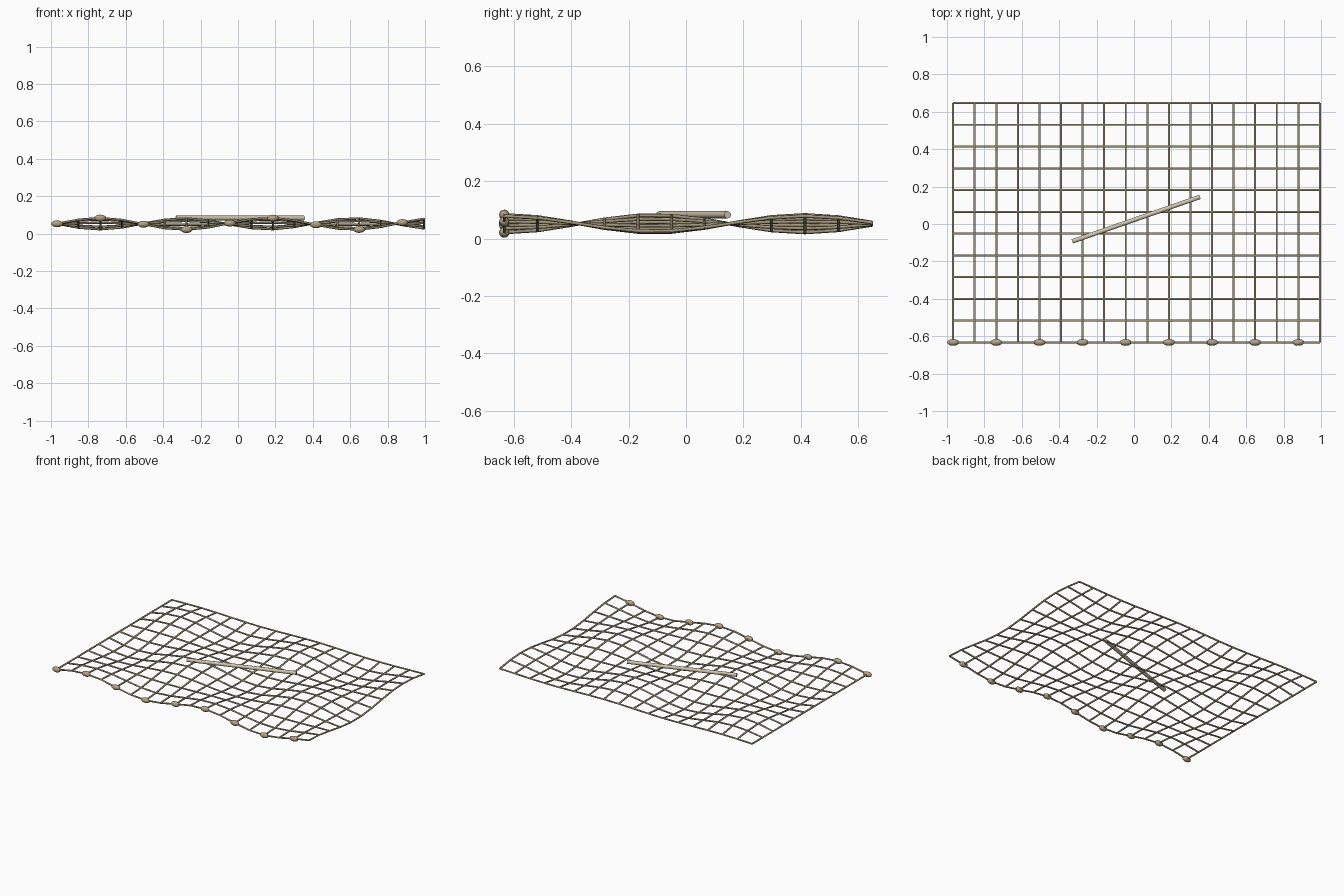
import bpy, bmesh, math
from mathutils import Matrix, Vector

if "Cube" in bpy.data.objects:
    bpy.data.objects.remove(bpy.data.objects["Cube"], do_unlink=True)

COLS, ROWS = 18, 12
X0, X1, Y0, Y1 = -0.967, 0.994, -0.633, 0.647
MID_Z, WAVE = 0.052, 0.031
CORD_R = 0.006


def material(name, rgb):
    m = bpy.data.materials.new(name)
    m.use_nodes = True
    color = (*rgb, 1.0)
    m.diffuse_color = color
    bsdf = m.node_tree.nodes["Principled BSDF"]
    bsdf.inputs["Base Color"].default_value = color
    bsdf.inputs["Roughness"].default_value = 0.9
    return m


def knot(i, j):
    """Crossing point of cord i and cord j on the rippled net."""
    x = X0 + (X1 - X0) * i / (COLS - 1)
    y = Y0 + (Y1 - Y0) * j / (ROWS - 1)
    return Vector((x, y, MID_Z + WAVE * math.sin(0.8 * i) * math.cos(0.7 * j)))


def add_rod(bm, a, b, radius, sides):
    d = b - a
    turn = d.to_track_quat("Z", "Y").to_matrix().to_4x4()
    bmesh.ops.create_cone(bm, cap_ends=True, segments=sides, radius1=radius,
                          radius2=radius, depth=d.length,
                          matrix=Matrix.Translation((a + b) / 2) @ turn)


def finish(name, bm, mat):
    mesh = bpy.data.meshes.new(name)
    bm.to_mesh(mesh)
    bm.free()
    mesh.materials.append(mat)
    obj = bpy.data.objects.new(name, mesh)
    bpy.context.collection.objects.link(obj)
    bpy.ops.object.select_all(action="DESELECT")
    obj.select_set(True)
    bpy.context.view_layer.objects.active = obj
    bpy.ops.object.shade_smooth_by_angle(angle=math.radians(65))


cord = material("olive cord", (0.36, 0.31, 0.20))
wood = material("pale driftwood", (0.64, 0.57, 0.43))
cork = material("brown cork", (0.45, 0.36, 0.23))

# Cords running across the net
bm = bmesh.new()
for j in range(ROWS):
    for i in range(COLS - 1):
        add_rod(bm, knot(i, j), knot(i + 1, j), CORD_R, 6)
finish("cross_cords", bm, cord)

# Cords running along the net
bm = bmesh.new()
for i in range(COLS):
    for j in range(ROWS - 1):
        add_rod(bm, knot(i, j), knot(i, j + 1), CORD_R, 6)
finish("long_cords", bm, cord)

# Oval floats on every second knot of the front edge
for n, i in enumerate(range(0, COLS, 2)):
    bm = bmesh.new()
    bmesh.ops.create_uvsphere(
        bm, u_segments=12, v_segments=8, radius=1.0,
        matrix=Matrix.Translation(knot(i, 0)) @ Matrix.Diagonal((0.032, 0.018, 0.018, 1)))
    finish(f"float_{n + 1}", bm, cork)

# Stick lying over the net
bm = bmesh.new()
add_rod(bm, Vector((-0.33, -0.093, 0.083)), Vector((0.353, 0.145, 0.083)), 0.0125, 10)
finish("stick", bm, wood)
